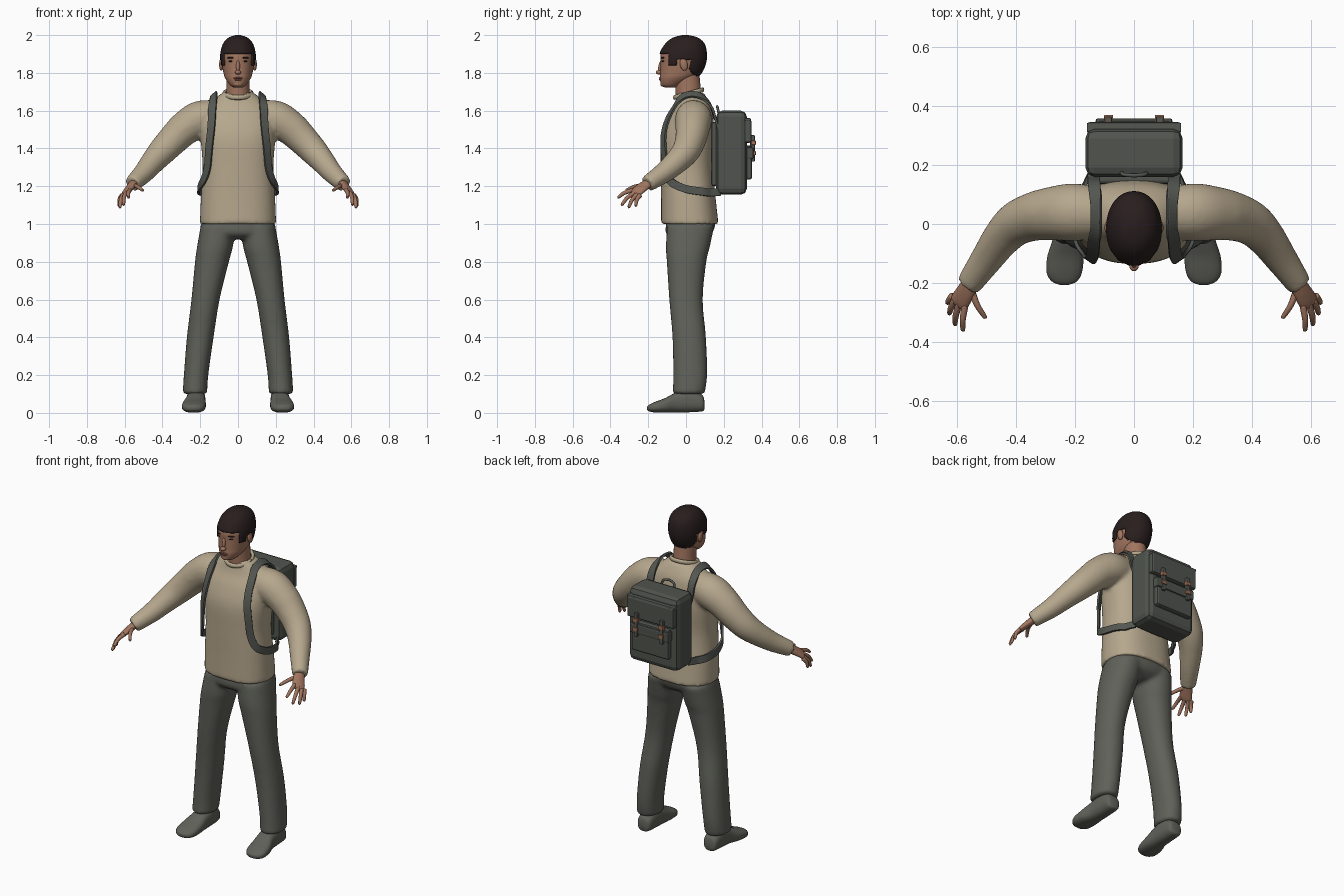
import bpy, bmesh, math
from mathutils import Vector, Matrix
from mathutils.bvhtree import BVHTree

cube = bpy.data.objects.get("Cube")
if cube:
    bpy.data.objects.remove(cube, do_unlink=True)

X, Y, Z = Vector((1, 0, 0)), Vector((0, 1, 0)), Vector((0, 0, 1))


def material(name, *rgb):
    m = bpy.data.materials.new(name)
    m.use_nodes = True
    m.diffuse_color = (*rgb, 1)
    m.node_tree.nodes["Principled BSDF"].inputs["Base Color"].default_value = (*rgb, 1)
    return m


WOOL = material("beige wool", .47, .39, .27)
CLOTH = material("grey green cloth", .115, .12, .1)
SKIN = material("skin", .36, .18, .115)
LIP = material("lip", .25, .1, .075)
HAIR = material("dark brown hair", .022, .013, .013)
CANVAS = material("dark canvas", .08, .088, .075)
WEB = material("strap webbing", .09, .096, .085)
BUCKLE = material("copper buckle", .36, .16, .09)


def spline(rows, k=5):
    """Catmull-Rom interpolation of number rows."""
    out, last = [], len(rows) - 1
    for i in range(last):
        quad = rows[max(i - 1, 0)], rows[i], rows[i + 1], rows[min(i + 2, last)]
        for j in range(k):
            t = j / k
            out.append(tuple(.5 * (2*b + (c - a)*t + (2*a - 5*b + 4*c - d)*t*t
                                   + (3*b - a - 3*c + d)*t**3) for a, b, c, d in zip(*quad)))
    return out + [tuple(rows[-1])]


def loft(bm, frames, n=24, e=2.0):
    """Skin superellipse rings given as centre, half axis u, half axis v."""
    rings = []
    for c, u, v in frames:
        ring = []
        for k in range(n):
            a = math.tau * (k + .5) / n
            cs, sn = math.cos(a), math.sin(a)
            ring.append(bm.verts.new(c + u * math.copysign(abs(cs)**(2/e), cs)
                                     + v * math.copysign(abs(sn)**(2/e), sn)))
        rings.append(ring)
    for r, s in zip(rings, rings[1:]):
        for k in range(n):
            m = (k + 1) % n
            bm.faces.new((r[k], r[m], s[m], s[k]))
    bm.faces.new(rings[0])
    bm.faces.new(rings[-1])


def stack(bm, rows, v=Y, **kw):
    """Rings facing one axis: rows of x, y, z, half width, half depth."""
    loft(bm, [(Vector(r[:3]), X * r[3], v * r[4]) for r in spline(rows)], **kw)


def tube(bm, rows, n=20):
    """Round limb: rows of x, y, z, radius."""
    rows = spline(rows)
    pts, frames = [Vector(r[:3]) for r in rows], []
    for i, p in enumerate(pts):
        t = pts[min(i + 1, len(pts) - 1)] - pts[max(i - 1, 0)]
        u = t.cross(Vector((.3, .5, .8))).normalized()
        frames.append((p, u * rows[i][3], t.cross(u).normalized() * rows[i][3]))
    loft(bm, frames, n)


def finish(bm, name, mat, smooth=True, mirror=False, voxel=0):
    bmesh.ops.recalc_face_normals(bm, faces=bm.faces[:])
    me = bpy.data.meshes.new(name)
    bm.to_mesh(me)
    bm.free()
    me.materials.append(mat)
    for p in me.polygons:
        p.use_smooth = smooth
    ob = bpy.data.objects.new(name, me)
    bpy.context.collection.objects.link(ob)
    if mirror:
        ob.modifiers.new("mirror", 'MIRROR').use_mirror_merge = False
    if voxel:
        r = ob.modifiers.new("fuse", 'REMESH')
        r.mode, r.voxel_size, r.use_smooth_shade = 'VOXEL', voxel, True
        s = ob.modifiers.new("soften", 'SMOOTH')
        s.factor, s.iterations = .5, 6
    return ob


def blob(name, loc, size, mat, rot=0, axis='Z', mirror=False):
    bm = bmesh.new()
    m = Matrix.Translation(loc) @ Matrix.Rotation(math.radians(rot), 4, axis) @ Matrix.Diagonal((*size, 1))
    bmesh.ops.create_uvsphere(bm, u_segments=20, v_segments=12, radius=1, matrix=m)
    return finish(bm, name, mat, mirror=mirror)


def box(name, lo, hi, mat, bevel=.005, mirror=False):
    bm = bmesh.new()
    lo, hi = Vector(lo), Vector(hi)
    bmesh.ops.create_cube(bm, size=1, matrix=Matrix.Translation((lo + hi) / 2) @ Matrix.Diagonal((*(hi - lo), 1)))
    ob = finish(bm, name, mat, smooth=False, mirror=mirror)
    b = ob.modifiers.new("bevel", 'BEVEL')
    b.width, b.segments = bevel, 2
    return ob


# Sweater: trunk and both sleeves fused
bm = bmesh.new()
stack(bm, [(0, .02, 1.0, .202, .152), (0, .012, 1.15, .196, .144), (0, .005, 1.3, .187, .139),
           (0, .01, 1.45, .197, .142), (0, .022, 1.55, .192, .124), (0, .035, 1.62, .162, .1),
           (0, .03, 1.67, .115, .08), (0, .022, 1.695, .08, .07)], n=40, e=2.4)
for s in (1, -1):
    tube(bm, [(s * x, y, z, r) for x, y, z, r in (
        (.1, .035, 1.57, .085), (.2, .04, 1.555, .098), (.28, .035, 1.507, .091), (.34, .025, 1.45, .083),
        (.4, 0, 1.387, .075), (.45, -.05, 1.33, .065), (.5, -.12, 1.27, .055), (.56, -.205, 1.212, .044))])
sweater = finish(bm, "sweater", WOOL, voxel=.011)

# Collar ring, higher at the back
bm = bmesh.new()
ring = [(Vector((.074 * math.cos(a), .014 + .074 * math.sin(a), 1.69 + .02 * math.sin(a))),
         Vector((math.cos(a), math.sin(a), 0)) * .009, Z * .013)
        for a in (math.tau * i / 40 for i in range(41))]
loft(bm, ring, 10)
finish(bm, "collar", WOOL)

# Trousers: hips and legs fused
bm = bmesh.new()
stack(bm, [(0, .025, 1.05, .175, .12), (0, .025, 1.0, .194, .13), (0, .015, .95, .185, .122),
           (0, .01, .92, .12, .08)], n=36, e=2.3)
for s in (1, -1):
    stack(bm, [(s * x, y, z, u, v) for x, y, z, u, v in (
        (.105, .025, .99, .093, .125), (.122, .01, .88, .095, .117), (.138, .003, .8, .09, .105),
        (.172, 0, .6, .075, .089), (.2, .017, .4, .071, .089), (.222, .022, .2, .065, .09),
        (.228, .014, .1, .065, .085))], e=2.2)
finish(bm, "trousers", CLOTH, voxel=.011)

# Shoes
bm = bmesh.new()
stack(bm, [(.222, .098, .04, .02, .02), (.222, .085, .052, .042, .044), (.222, .02, .066, .049, .063),
           (.224, -.05, .056, .052, .054), (.232, -.11, .04, .062, .039), (.236, -.165, .03, .06, .028),
           (.236, -.195, .026, .042, .018), (.236, -.206, .025, .015, .008)], v=Z, e=2.5)
finish(bm, "shoes", CLOTH, mirror=True)

# Hands: palm, four fingers and thumb
bm = bmesh.new()
wide = Vector((.045, .04, -.025)).normalized()
thick = Vector((.04, -.07, -.05)).cross(wide).normalized()
loft(bm, [(Vector(r[:3]), wide * r[3], thick * r[4]) for r in spline([
    (.545, -.185, 1.225, .027, .022), (.57, -.23, 1.195, .034, .019),
    (.59, -.262, 1.17, .036, .015), (.598, -.274, 1.16, .03, .009)])], 20)
for base, tip in (((.572, -.275, 1.18), (.58, -.363, 1.14)), ((.592, -.268, 1.168), (.607, -.343, 1.1)),
                  ((.607, -.258, 1.157), (.626, -.305, 1.087)), ((.615, -.243, 1.152), (.632, -.268, 1.095)),
                  ((.552, -.22, 1.205), (.503, -.32, 1.178))):
    a, b = Vector(base), Vector(tip)
    mid = a.lerp(b, .5) + Vector((.004, -.004, .006))
    tube(bm, [(*a, .012), (*mid, .0105), (*a.lerp(b, .93), .008), (*b, .003)], 10)
finish(bm, "hands", SKIN, mirror=True)

# Neck and head
bm = bmesh.new()
stack(bm, [(0, .016, 1.64, .068, .07), (0, .012, 1.7, .062, .068), (0, .005, 1.8, .06, .066)])
finish(bm, "neck", SKIN)
skull = [(0, -.078, 1.722, .022, .03), (0, -.078, 1.735, .042, .053), (0, -.05, 1.77, .067, .088),
         (0, -.03, 1.8, .077, .106), (0, -.018, 1.85, .085, .117), (0, -.015, 1.9, .087, .119),
         (0, -.006, 1.95, .074, .099), (0, -.003, 1.98, .048, .064), (0, -.003, 1.993, .012, .016)]
bm = bmesh.new()
stack(bm, skull, n=48, e=2.1)
finish(bm, "head", SKIN)

# Hair: raised shell above a hairline that dips at sideburns and nape
bm = bmesh.new()
stack(bm, skull, n=64, e=2.1)


def hairline(y):
    if y < -.09:
        return 1.9
    if y < -.045:
        return 1.835
    if y < .02:
        return 1.87
    return 1.83 - y * .8


bmesh.ops.recalc_face_normals(bm, faces=bm.faces[:])
bare = [f for f in bm.faces if f.calc_center_median().z < hairline(f.calc_center_median().y)]
bmesh.ops.delete(bm, geom=bare, context='FACES')
bm.normal_update()
for v in bm.verts:
    v.co += v.normal * .007
hair = finish(bm, "hair", HAIR)
hair.modifiers.new("thickness", 'SOLIDIFY').thickness = .01

# Face
blob("nose_bridge", (0, -.134, 1.836), (.01, .012, .036), SKIN, -12, 'X')
blob("nose_tip", (0, -.142, 1.803), (.016, .018, .012), SKIN)
blob("eyes", (.036, -.122, 1.862), (.014, .006, .005), HAIR, 20, mirror=True)
blob("eyebrows", (.038, -.124, 1.88), (.022, .006, .0045), HAIR, 20, mirror=True)
blob("upper_lip", (0, -.136, 1.773), (.024, .008, .005), LIP)
blob("lower_lip", (0, -.135, 1.764), (.02, .008, .005), LIP)
blob("chin", (0, -.118, 1.742), (.026, .018, .016), SKIN)
blob("ears", (.089, -.012, 1.845), (.011, .02, .034), SKIN, 12, 'X', True)

# Backpack body, lid, pocket and fastenings
box("bag_body", (-.165, .16, 1.155), (.165, .322, 1.6), CANVAS, .032)
box("bag_back_panel", (-.13, .135, 1.2), (.13, .17, 1.54), CANVAS, .012)
box("bag_lid", (-.157, .31, 1.43), (.157, .346, 1.555), CANVAS, .01)
box("bag_lid_piping", (-.16, .31, 1.545), (.16, .343, 1.56), WEB, .005)
box("bag_pocket", (-.125, .31, 1.235), (.125, .35, 1.415), CANVAS, .012)
box("bag_pocket_flap", (-.13, .31, 1.345), (.13, .358, 1.405), CANVAS, .008)
box("bag_fastening_straps", (.075, .34, 1.33), (.097, .364, 1.47), WEB, .003, True)
for part, z in (("upper", 1.43), ("lower", 1.375)):
    box(part + "_buckles", (.071, .345, z - .011), (.101, .37, z + .011), BUCKLE, .003, True)
bm = bmesh.new()
tube(bm, [(-.042, .175, 1.58, .007), (-.036, .168, 1.612, .007), (0, .165, 1.622, .007),
          (.036, .168, 1.612, .007), (.042, .175, 1.58, .007)], 8)
finish(bm, "bag_handle", WEB)

# Shoulder straps: ribbons kept just outside the sweater
tree = BVHTree.FromObject(sweater, bpy.context.evaluated_depsgraph_get())
path = [Vector(p) for p in spline([
    (.135, .18, 1.5), (.135, .155, 1.58), (.135, .115, 1.66), (.135, .05, 1.695), (.137, -.03, 1.68),
    (.14, -.085, 1.6), (.145, -.12, 1.5), (.158, -.122, 1.38), (.17, -.115, 1.29), (.19, -.085, 1.225),
    (.208, -.01, 1.188), (.204, .06, 1.175), (.185, .13, 1.168), (.14, .18, 1.17)], 6)]
normals = []
for i, p in enumerate(path):
    at, nrm, _, _ = tree.find_nearest(p)
    normals.append(nrm)
    if 3 < i < len(path) - 4:
        path[i] = at + nrm * min(max((p - at).dot(nrm), .009), .022)
for _ in range(3):
    for seq in (path, normals):
        seq[1:-1] = [(a + b * 2 + c) / 4 for a, b, c in zip(seq, seq[1:], seq[2:])]
frames = []
for i, p in enumerate(path):
    t = path[min(i + 1, len(path) - 1)] - path[max(i - 1, 0)]
    side = t.cross(normals[i]).normalized()
    frames.append((p, side * .021, side.cross(t).normalized() * .007))
bm = bmesh.new()
loft(bm, frames, 8, 8)
finish(bm, "shoulder_straps", WEB, smooth=False, mirror=True)
